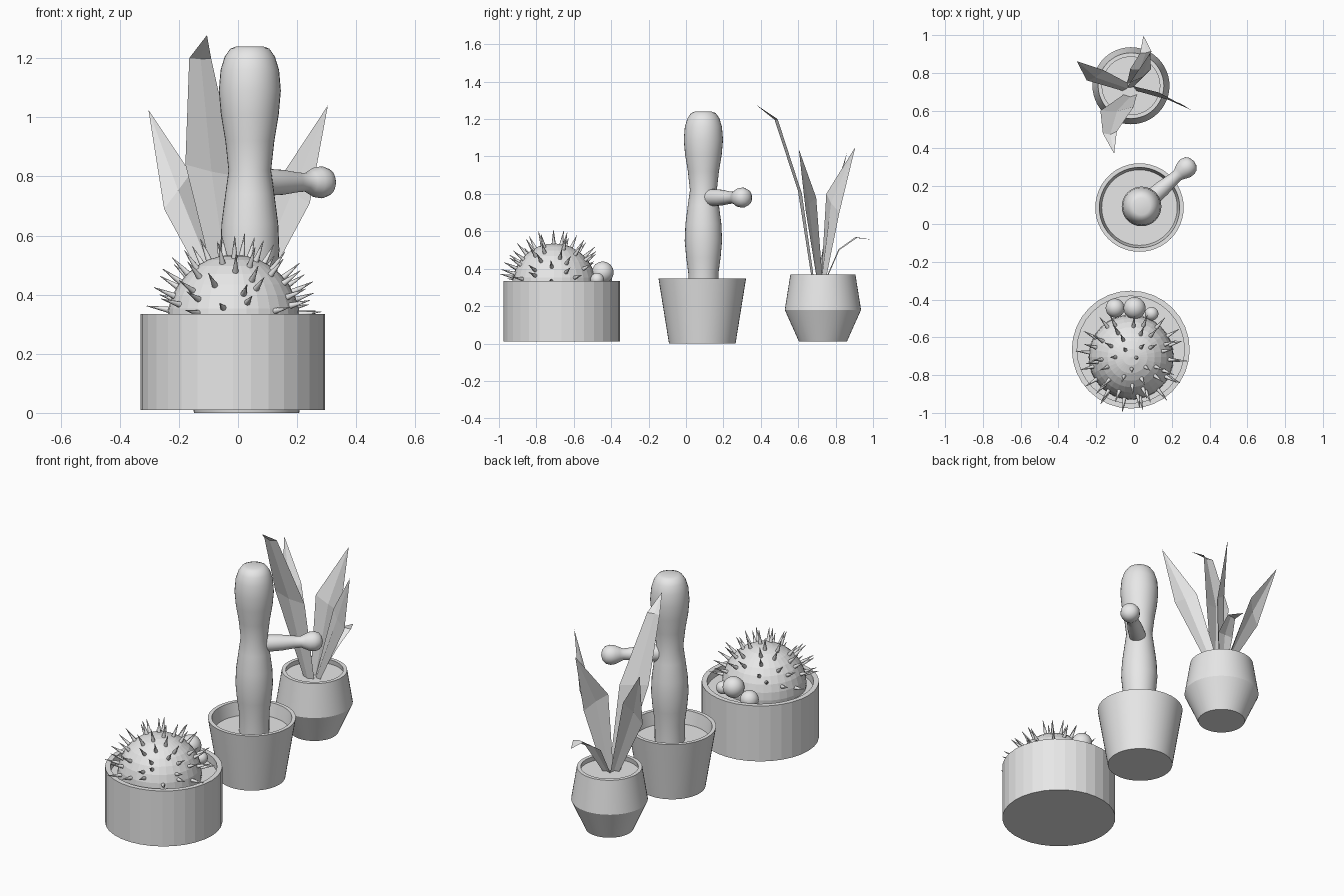
import bpy, bmesh, math, random
from mathutils import Vector, Matrix

random.seed(4)
cube = bpy.data.objects.get("Cube")
if cube:
    bpy.data.objects.remove(cube, do_unlink=True)

GREY = (0.8, 0.8, 0.8, 1)
grey = bpy.data.materials.new("plain_grey")
grey.use_nodes = True
grey.diffuse_color = GREY
grey.node_tree.nodes["Principled BSDF"].inputs["Base Color"].default_value = GREY


def finish(name, bm, smooth=None):
    """Turn a bmesh into a named object; smooth is an angle in degrees."""
    mesh = bpy.data.meshes.new(name)
    bm.to_mesh(mesh)
    bm.free()
    mesh.materials.append(grey)
    obj = bpy.data.objects.new(name, mesh)
    bpy.context.collection.objects.link(obj)
    if smooth:
        bpy.ops.object.select_all(action="DESELECT")
        obj.select_set(True)
        bpy.context.view_layer.objects.active = obj
        bpy.ops.object.shade_smooth_by_angle(angle=math.radians(smooth))
    return obj


def lathe(name, profile, place, sides=32, smooth=None):
    """Spin (radius, height) points around z, then move into place."""
    bm = bmesh.new()
    verts = [bm.verts.new((r, 0, z)) for r, z in profile]
    edges = [bm.edges.new(pair) for pair in zip(verts, verts[1:])]
    bmesh.ops.spin(bm, geom=verts + edges, cent=(0, 0, 0), axis=(0, 0, 1),
                   angle=math.tau, steps=sides, use_merge=False)
    bmesh.ops.remove_doubles(bm, verts=bm.verts, dist=0.0005)
    bmesh.ops.recalc_face_normals(bm, faces=bm.faces)
    bm.transform(place)
    return finish(name, bm, smooth)


def ball(name, centre, radius, smooth=None):
    bm = bmesh.new()
    bmesh.ops.create_uvsphere(bm, u_segments=32, v_segments=16, radius=radius,
                              matrix=Matrix.Translation(centre))
    return finish(name, bm, smooth)


def leaf(name, rows, fold=0.012):
    """Folded blade from (centre, half width vector) rows up to a tip."""
    bm = bmesh.new()
    *body, tip = rows
    previous = None
    rise = Vector(tip) - Vector(body[0][0])
    for centre, half in body:
        c, h = Vector(centre), Vector(half)
        crease = h.cross(rise).normalized() * fold
        row = [bm.verts.new(p) for p in (c - h, c + crease, c + h)]
        if previous:
            for i in range(2):
                bm.faces.new((previous[i], previous[i + 1], row[i + 1], row[i]))
        previous = row
    end = bm.verts.new(tip)
    for i in range(2):
        bm.faces.new((previous[i], previous[i + 1], end))
    return finish(name, bm)


# Wide round pot with its soil
wide = Matrix.Translation((-0.017, -0.665, 0))
lathe("wide_pot", [(0, 0.01), (0.312, 0.01), (0.312, 0.335), (0.284, 0.335),
                   (0.284, 0.29), (0, 0.29)], wide)

# Round cactus with offshoots
core = Vector((-0.015, -0.705, 0.31))
ball("round_cactus", core, 0.225)
for side, centre, radius in (("right", (-0.1, -0.445, 0.335), 0.05),
                             ("middle", (0.003, -0.445, 0.38), 0.058),
                             ("left", (0.093, -0.475, 0.342), 0.036)):
    ball("offshoot_" + side, centre, radius, 30)

# Spines spread in a spiral over the upper part of the round cactus
bm = bmesh.new()
COUNT = 56
for i in range(COUNT):
    lift = 1 - 0.9 * (i + 0.5) / COUNT
    turn = i * 2.39996 + random.uniform(-0.2, 0.2)
    flat = math.sqrt(1 - lift * lift)
    out = Vector((flat * math.cos(turn), flat * math.sin(turn), lift))
    if out.y > 0.75 and lift < 0.5:
        continue
    spin = out.to_track_quat("Z", "Y").to_matrix().to_4x4()
    bmesh.ops.create_cone(bm, cap_ends=True, segments=8, radius1=0.011, radius2=0.001,
                          depth=0.08, matrix=Matrix.Translation(core + out * 0.26) @ spin)
finish("spines", bm, 50)

# Tapered pot with its soil
tapered = Matrix.Translation((0.029, 0.087, 0))
lathe("tapered_pot", [(0, 0), (0.178, 0), (0.234, 0.347), (0.213, 0.347),
                      (0.2, 0.27), (0, 0.27)], tapered, 48, 30)

# Column cactus with one arm
trunk = Vector((0.04, 0.093, 0))
lathe("column_cactus",
      [(0.08, 0.26), (0.081, 0.38), (0.092, 0.46), (0.1, 0.55), (0.096, 0.64),
       (0.083, 0.74), (0.072, 0.82), (0.083, 0.92), (0.098, 1.01), (0.105, 1.09),
       (0.099, 1.16), (0.085, 1.205), (0.066, 1.232), (0.045, 1.24), (0, 1.24)],
      Matrix.Translation(trunk), 32, 50)
reach = Vector((0.237, 0.205, 0))
aim = reach.to_track_quat("Z", "Y").to_matrix().to_4x4()
lathe("cactus_arm",
      [(0.046, 0), (0.045, 0.09), (0.042, 0.15), (0.034, 0.21), (0.031, 0.25),
       (0.04, 0.27), (0.051, 0.295), (0.054, 0.32), (0.046, 0.345), (0.028, 0.361),
       (0, 0.367)],
      Matrix.Translation(trunk + Vector((0, 0, 0.78))) @ aim, 24, 50)

# Waisted pot with its soil
waisted = Matrix.Translation((-0.016, 0.732, 0))
lathe("waisted_pot", [(0, 0.01), (0.128, 0.01), (0.204, 0.18), (0.174, 0.368),
                      (0.153, 0.368), (0.157, 0.34), (0, 0.34)], waisted, 48, 30)

# Long pointed leaves
leaf("leaf_front", [((-0.02, 0.685, 0.34), (0.035, 0, 0)),
                    ((-0.09, 0.61, 0.82), (0.088, 0.01, -0.02)),
                    ((-0.128, 0.485, 1.2), (0.037, 0.005, 0)),
                    (-0.105, 0.372, 1.278)])
leaf("leaf_right", [((-0.045, 0.725, 0.34), (0.015, 0.02, 0)),
                    ((-0.205, 0.787, 0.75), (0.045, 0.027, 0.06)),
                    (-0.303, 0.862, 1.025)])
leaf("leaf_left", [((0.02, 0.715, 0.34), (0.025, -0.015, 0)),
                   ((0.188, 0.668, 0.745), (0.055, -0.028, -0.035)),
                   (0.304, 0.603, 1.04)])
leaf("leaf_back", [((-0.01, 0.735, 0.34), (0.025, 0.012, 0)),
                   ((0.035, 0.785, 0.75), (0.055, 0.035, -0.05)),
                   (0.085, 0.905, 1.05)])
leaf("leaf_bent", [((-0.01, 0.75, 0.34), (0.025, 0, 0)),
                   ((0.03, 0.82, 0.5), (0.05, 0, 0)),
                   ((0.062, 0.91, 0.565), (0.03, 0.005, 0)),
                   (0.05, 0.997, 0.555)], 0.006)
